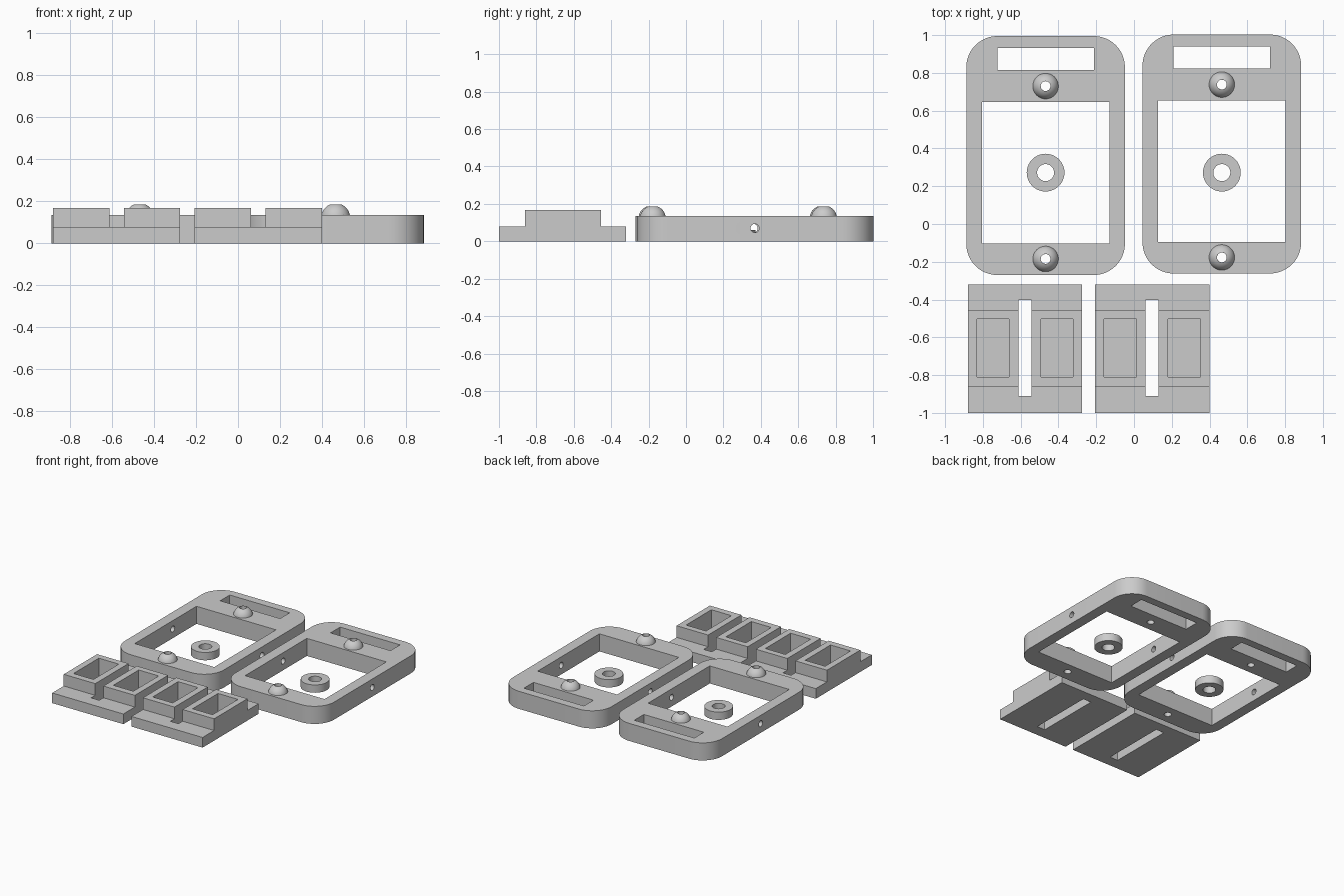
import bpy, bmesh, math
from mathutils import Matrix, Vector

if "Cube" in bpy.data.objects:
    bpy.data.objects.remove(bpy.data.objects["Cube"], do_unlink=True)

grey = bpy.data.materials.new("light grey")
grey.use_nodes = True
grey.diffuse_color = (0.6, 0.6, 0.6, 1)
grey.node_tree.nodes["Principled BSDF"].inputs["Base Color"].default_value = (0.6, 0.6, 0.6, 1)


def finish(bm, name):
    bmesh.ops.recalc_face_normals(bm, faces=bm.faces)
    mesh = bpy.data.meshes.new(name)
    bm.to_mesh(mesh)
    bm.free()
    mesh.materials.append(grey)
    obj = bpy.data.objects.new(name, mesh)
    bpy.context.collection.objects.link(obj)
    return obj


def box(name, x, y, z, radius=0):
    """Box from (low, high) ranges, with optional rounded upright corners."""
    bm = bmesh.new()
    bmesh.ops.create_cube(bm, size=1)
    for v in bm.verts:
        v.co = [r[int(c > 0)] for c, r in zip(v.co, (x, y, z))]
    if radius:
        upright = [e for e in bm.edges if abs(e.verts[0].co.z - e.verts[1].co.z) > 0.01]
        bmesh.ops.bevel(bm, geom=upright, offset=radius, segments=12, profile=0.5, affect='EDGES')
    return finish(bm, name)


def rod(name, centre, radius, length, axis='Z'):
    bm = bmesh.new()
    turn = Matrix.Rotation(math.pi / 2, 4, 'Y') if axis == 'X' else Matrix()
    bmesh.ops.create_cone(bm, cap_ends=True, segments=32, radius1=radius, radius2=radius,
                          depth=length, matrix=Matrix.Translation(centre) @ turn)
    return finish(bm, name)


def lathe(name, profile, centre):
    """Closed ring made by spinning an (r, z) profile."""
    bm = bmesh.new()
    verts = [bm.verts.new((r, 0, z)) for r, z in profile]
    edges = [bm.edges.new((a, b)) for a, b in zip(verts, verts[1:] + verts[:1])]
    bmesh.ops.spin(bm, geom=verts + edges, axis=(0, 0, 1), cent=(0, 0, 0),
                   angle=math.tau, steps=40, use_duplicate=False)
    bmesh.ops.remove_doubles(bm, verts=bm.verts, dist=0.0001)
    bmesh.ops.translate(bm, verts=bm.verts, vec=centre)
    return finish(bm, name)


def combine(obj, tools, operation='DIFFERENCE'):
    for tool in tools:
        mod = obj.modifiers.new("cut", 'BOOLEAN')
        mod.object, mod.operation, mod.solver = tool, operation, 'EXACT'
        bpy.context.view_layer.objects.active = obj
        bpy.ops.object.modifier_apply(modifier=mod.name)
        bpy.data.objects.remove(tool, do_unlink=True)


def smooth(obj):
    bpy.ops.object.select_all(action='DESELECT')
    obj.select_set(True)
    bpy.context.view_layer.objects.active = obj
    bpy.ops.object.shade_smooth_by_angle(angle=math.radians(30))


H = 0.135          # frame height
THROUGH = (-0.1, 0.3)


def buckle_frame(side, cx, y0):
    # Rounded frame with a large window, strap slot and drilled holes
    frame = box(side + "_frame", (cx - 0.42, cx + 0.42), (y0, y0 + 1.265), (0, H), 0.165)
    pegs = [Vector((cx, y0 + 0.085, 0)), Vector((cx, y0 + 1.0, 0))]
    cutters = [
        box("window_cutter", (cx - 0.338, cx + 0.338), (y0 + 0.167, y0 + 0.917), THROUGH),
        box("slot_cutter", (cx - 0.255, cx + 0.255), (y0 + 1.086, y0 + 1.202), THROUGH),
        rod("side_hole_cutter", (cx, y0 + 0.63, 0.07), 0.023, 1, 'X'),
    ]
    cutters += [rod("peg_hole_cutter", p, 0.026, 1) for p in pegs]
    combine(frame, cutters)
    smooth(frame)

    # Domed studs with a hole down the middle
    r = 0.069
    arc = [(r * math.cos(a), H - 0.013 + r * math.sin(a))
           for a in (math.radians(10 + 58 * i / 9) for i in range(10))]
    for label, p in zip(("front", "back"), pegs):
        stud = lathe(f"{side}_{label}_stud", [(0.026, H - 0.001), (r, H - 0.001)] + arc + [(0.026, 0.186)], p)
        smooth(stud)

    # Loose washer lying inside the window
    washer = lathe(side + "_washer", [(0.045, 0), (0.1, 0), (0.1, 0.06), (0.045, 0.06)], (cx, 0.272, 0))
    smooth(washer)


def tray(side, x0):
    # Flat base with two raised open cups separated by a slot
    base = box(side + "_tray", (x0, x0 + 0.605), (-1, -0.32), (0, 0.078))
    block = box("raised_block", (x0, x0 + 0.605), (-0.86, -0.455), (0, 0.168))
    combine(base, [block], 'UNION')
    cutters = [
        box("slot_cutter", (x0 + 0.268, x0 + 0.337), (-0.91, -0.402), THROUGH),
        box("left_gap_pocket", (x0 + 0.048, x0 + 0.218), (-0.81, -0.502), (0.03, 0.3)),
        box("right_gap_pocket", (x0 + 0.387, x0 + 0.557), (-0.81, -0.502), (0.03, 0.3)),
    ]
    combine(base, cutters)


buckle_frame("right", -0.468, -0.27)
buckle_frame("left", 0.465, -0.262)
tray("right", -0.88)
tray("left", -0.206)
